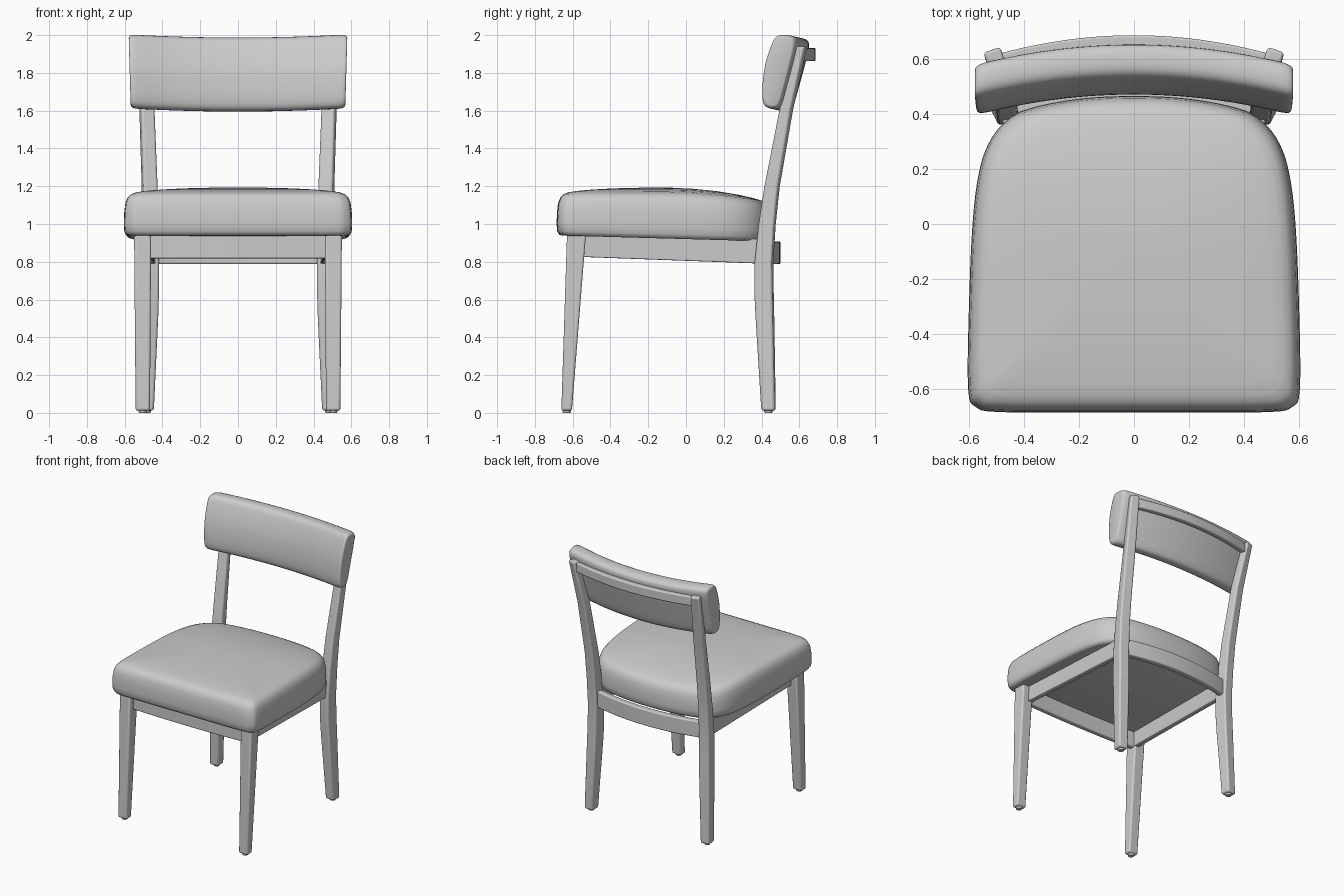
import bpy, bmesh, math
from mathutils import Vector

if "Cube" in bpy.data.objects:
    bpy.data.objects.remove(bpy.data.objects["Cube"])

mat = bpy.data.materials.new("plain grey")
mat.diffuse_color = (0.6, 0.6, 0.6, 1)
mat.use_nodes = True
mat.node_tree.nodes["Principled BSDF"].inputs["Base Color"].default_value = mat.diffuse_color


def loft(name, rings, bevel=0.0, angle=40):
    """Skin a list of closed rings, cap both ends."""
    bm = bmesh.new()
    rows = [[bm.verts.new(p) for p in r] for r in rings]
    n = len(rows[0])
    for a, b in zip(rows, rows[1:]):
        for i in range(n):
            j = (i + 1) % n
            bm.faces.new((a[i], a[j], b[j], b[i]))
    bm.faces.new(rows[0])
    bm.faces.new(rows[-1])
    bmesh.ops.recalc_face_normals(bm, faces=bm.faces)
    me = bpy.data.meshes.new(name)
    bm.to_mesh(me)
    bm.free()
    ob = bpy.data.objects.new(name, me)
    bpy.context.collection.objects.link(ob)
    me.materials.append(mat)
    if bevel:
        m = ob.modifiers.new("soft edges", 'BEVEL')
        m.width, m.segments = bevel, 3
        m.limit_method, m.angle_limit = 'ANGLE', math.radians(50)
    bpy.ops.object.select_all(action='DESELECT')
    bpy.context.view_layer.objects.active = ob
    ob.select_set(True)
    bpy.ops.object.shade_smooth_by_angle(angle=math.radians(angle))
    return ob


def spline(pts, steps, closed=True):
    """Catmull-Rom curve through 2D points."""
    n, out = len(pts), []
    for i in range(n):
        p0, p1, p2, p3 = (Vector(pts[(i + k) % n]) for k in (-1, 0, 1, 2))
        for s in range(steps):
            t = s / steps
            out.append(0.5 * (2 * p1 + (p2 - p0) * t + (2 * p0 - 5 * p1 + 4 * p2 - p3) * t * t
                              + (3 * p1 - p0 - 3 * p2 + p3) * t ** 3))
    return out


def rect(cx, cy, z, w, d, rot=0):
    c, s = math.cos(math.radians(rot)), math.sin(math.radians(rot))
    return [(cx + x * w / 2 * c - y * d / 2 * s, cy + x * w / 2 * s + y * d / 2 * c, z)
            for x, y in ((-1, -1), (1, -1), (1, 1), (-1, 1))]


# seat cushion: rounded outline stacked in layers, crowned and sloping to the back
half = [(0.25, -0.685), (0.5, -0.683), (0.575, -0.665), (0.603, -0.6), (0.6, -0.3), (0.587, 0),
        (0.565, 0.18), (0.53, 0.29), (0.47, 0.37), (0.38, 0.42), (0.2, 0.455)]
outline = spline([(0, -0.685)] + half + [(0, 0.465)] + [(-x, y) for x, y in reversed(half)], 4)
layers = [(0.937, 0.03), (0.942, 0.014), (0.96, 0.003), (1.0, 0), (1.06, 0.002), (1.11, 0.008),
          (1.14, 0.02), (1.158, 0.038), (1.168, 0.065), (1.175, 0.11), (1.183, 0.2),
          (1.189, 0.32), (1.192, 0.45), (1.193, 0.57)]
rings = []
for z, inset in layers:
    k = 1 - inset / 0.6
    ring = []
    for p in outline:
        x, y = p.x * k, -0.1 + (p.y + 0.1) * k
        top = (z - 0.937) / 0.256
        drop = 0.028 * (y + 0.6) * (1 - top) + 0.055 * top * max(0, (y + 0.15) / 0.6) ** 2
        ring.append((x, y, z - drop))
    rings.append(ring)
loft("seat_cushion", rings, angle=60)

# backrest cushion: padded section swept along a shallow arc
profile = spline([(0.495, 1.602), (0.474, 1.635), (0.472, 1.72), (0.487, 1.83), (0.522, 1.935),
                  (0.548, 1.978), (0.59, 1.987), (0.638, 1.975), (0.652, 1.94), (0.632, 1.85),
                  (0.602, 1.74), (0.568, 1.625), (0.54, 1.597)], 3)
ends = [(0.579, 0.8), (0.577, 0.88), (0.571, 0.94), (0.559, 0.98), (0.54, 1.0)]
stations = ([(-x, s) for x, s in ends] + [(i * 0.06, 1.0) for i in range(-8, 9)]
            + list(reversed(ends)))
rings = []
for x, s in stations:
    ring = []
    for p in profile:
        y = 0.56 + (p.x - 0.56) * s - 0.22 * x * x
        z = 1.79 + (p.y - 1.79) * (0.5 + 0.5 * s) + 0.05 * x * x
        ring.append((x * (1 - 0.05 * (2 - z)), y, z))
    rings.append(ring)
loft("backrest_cushion", rings, angle=60)

for side, label in ((1, "right"), (-1, "left")):
    # front leg: tapered, leaning slightly forward
    loft("front_leg_" + label, [rect(side * 0.504, -0.632, 0.012, 0.076, 0.056),
                                rect(side * 0.505, -0.58, 0.945, 0.09, 0.1)], 0.012)
    # back leg: kinked below the seat, raked and turned towards the top
    spec = [(0.484, 0.437, 0.012, 0.072, 0.072, -6), (0.467, 0.418, 0.5, 0.08, 0.092, -8),
            (0.463, 0.413, 0.64, 0.08, 0.096, -8), (0.462, 0.413, 0.8, 0.08, 0.092, -8),
            (0.465, 0.43, 1.0, 0.078, 0.083, -9), (0.468, 0.456, 1.2, 0.077, 0.073, -10),
            (0.482, 0.53, 1.6, 0.073, 0.062, -14), (0.508, 0.608, 1.94, 0.064, 0.058, -20)]
    loft("back_leg_" + label,
         [rect(side * x, y, z, w, d, side * r) for x, y, z, w, d, r in spec], 0.012)
    # floor glides
    for part, x, y in (("front", 0.504, -0.632), ("back", 0.484, 0.437)):
        loft(part + "_glide_" + label,
             [[(side * x + r * math.cos(a * math.pi / 6), y + r * math.sin(a * math.pi / 6), z)
               for a in range(12)] for z, r in ((0, 0.019), (0.006, 0.023), (0.02, 0.023))])
    # side apron: deeper and lower at the back
    loft("side_apron_" + label,
         [[(side * (xo - dx), y, z) for dx, z in ((0, zb), (0.04, zb), (0.04, zt), (0, zt))]
          for xo, y, zb, zt in ((0.5, -0.56, 0.826, 0.945), (0.475, 0.41, 0.79, 0.92))], 0.006)


def rail(name, xmax, y0, y1, z0, z1, bow):
    """Horizontal rail bowed in plan."""
    loft(name, [[(x, y + bow * x * x, z)
                 for y, z in ((y0, z0), (y1, z0), (y1, z1), (y0, z1))]
                for x in (xmax * i / 10 for i in range(-10, 11))], 0.008)


rail("front_apron", 0.48, -0.6, -0.56, 0.818, 0.945, 0.05)
rail("back_apron", 0.455, 0.455, 0.5, 0.787, 0.908, -0.3)
rail("top_back_rail", 0.5, 0.645, 0.686, 1.862, 1.932, -0.28)
